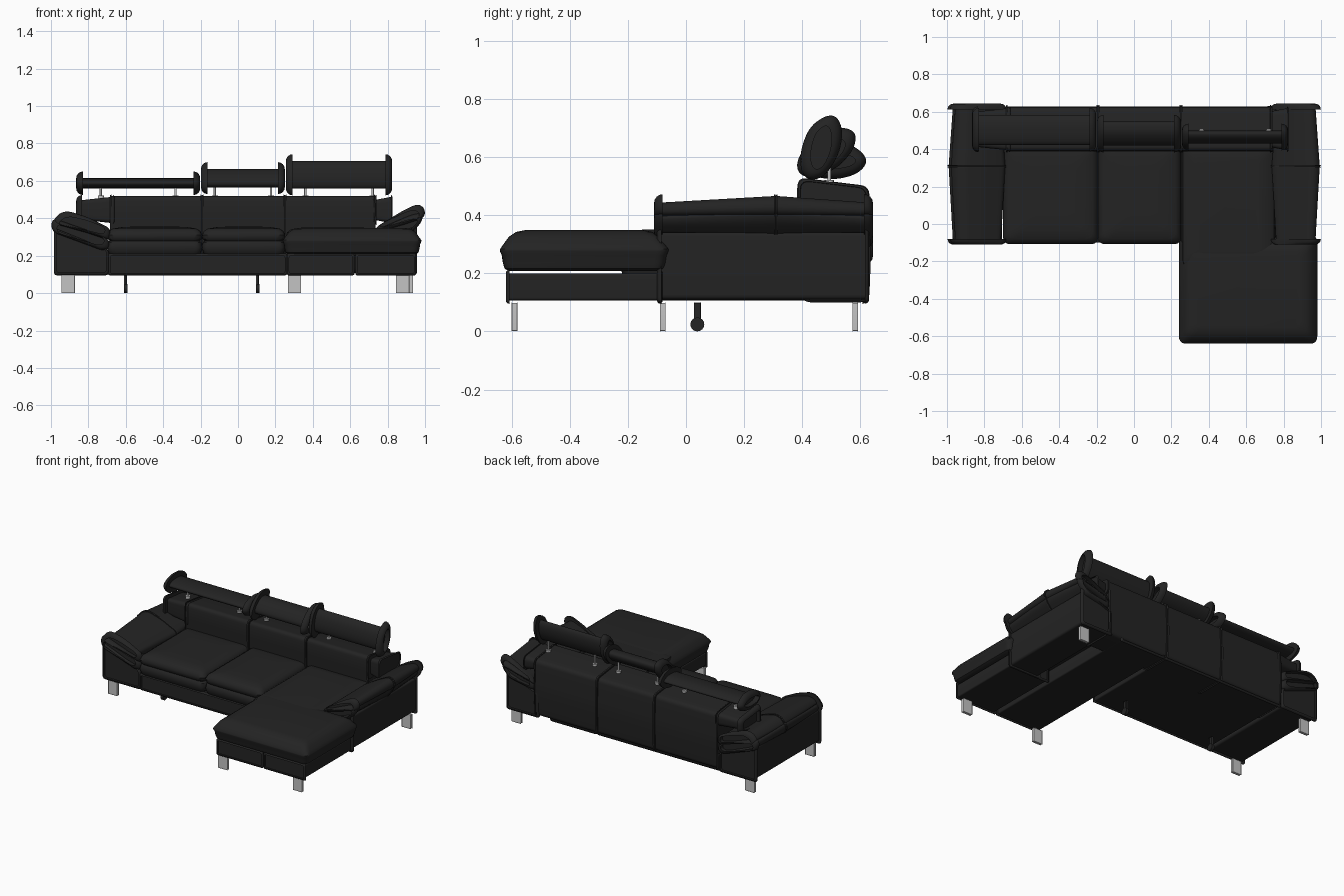
import bpy, bmesh, math
from mathutils import Vector, Matrix

old = bpy.data.objects.get("Cube")
if old:
    bpy.data.objects.remove(old, do_unlink=True)


def material(name, rgb):
    m = bpy.data.materials.new(name)
    m.use_nodes = True
    m.diffuse_color = (*rgb, 1)
    m.node_tree.nodes["Principled BSDF"].inputs["Base Color"].default_value = (*rgb, 1)
    return m


LEATHER = material("black leather", (0.017, 0.017, 0.017))
STEEL = material("brushed steel", (0.55, 0.55, 0.55))


def loft(name, rings, mat=LEATHER):
    """Skin a stack of equal-length rings and close both ends."""
    bm = bmesh.new()
    loops = [[bm.verts.new(p) for p in ring] for ring in rings]
    n = len(loops[0])
    for a, b in zip(loops, loops[1:]):
        for i in range(n):
            j = (i + 1) % n
            bm.faces.new((a[i], a[j], b[j], b[i]))
    bm.faces.new(loops[0])
    bm.faces.new(loops[-1])
    bmesh.ops.recalc_face_normals(bm, faces=bm.faces)
    me = bpy.data.meshes.new(name)
    bm.to_mesh(me)
    bm.free()
    me.materials.append(mat)
    me.shade_smooth()
    me.set_sharp_from_angle(angle=math.radians(38))
    ob = bpy.data.objects.new(name, me)
    bpy.context.collection.objects.link(ob)
    return ob


def fillet(points, r, seg=5):
    """Round every corner of a closed 2D outline."""
    pts = [Vector(p) for p in points]
    out = []
    for i, p in enumerate(pts):
        a, b = pts[i - 1] - p, pts[(i + 1) % len(pts)] - p
        s = p + a.normalized() * min(r, a.length * 0.48)
        e = p + b.normalized() * min(r, b.length * 0.48)
        for k in range(seg + 1):
            t = k / seg
            out.append(s * (1 - t) ** 2 + p * 2 * t * (1 - t) + e * t * t)
    return out


def bounds(pts):
    lo = Vector((min(p.x for p in pts), min(p.y for p in pts)))
    hi = Vector((max(p.x for p in pts), max(p.y for p in pts)))
    return lo, hi


def prism(name, outline, axis, start, end, r=0.02, ends=(0.015, 0.015), mat=LEATHER):
    """Extrude a rounded outline along x or y with softly rounded end caps."""
    pts = fillet(outline, r)
    lo, hi = bounds(pts)
    mid, size = (lo + hi) / 2, hi - lo
    steps = [k / 4 * math.pi / 2 for k in range(5)]
    stations = [(start + ends[0] * (1 - math.sin(t)), ends[0] * (1 - math.cos(t))) for t in steps]
    stations += [(end - ends[1] * (1 - math.sin(t)), ends[1] * (1 - math.cos(t))) for t in reversed(steps)]
    rings = []
    for pos, d in stations:
        sx, sz = 1 - 2 * d / size.x, 1 - 2 * d / size.y
        flat = [(mid.x + (p.x - mid.x) * sx, mid.y + (p.y - mid.y) * sz) for p in pts]
        rings.append([(pos, u, v) if axis == "x" else (u, pos, v) for u, v in flat])
    return loft(name, rings, mat)


def rect(x0, x1, y0, y1):
    return [(x0, y0), (x1, y0), (x1, y1), (x0, y1)]


def cushion(name, x0, x1, y0, y1, levels, r=0.04):
    """Stack rounded rectangles; each level is (height, inset)."""
    rings = []
    for z, d in levels:
        ring = fillet(rect(x0 + d, x1 - d, y0 + d, y1 - d), r)
        rings.append([(p.x, p.y, z) for p in ring])
    return loft(name, rings)


def block(name, x0, x1, y0, y1, z0, z1, r=0.012, mat=LEATHER):
    return prism(name, rect(x0, x1, z0, z1), "y", y0, y1, r, (r, r), mat)


def cylinder(name, p, q, radius, mat):
    p, q = Vector(p), Vector(q)
    rot = (q - p).to_track_quat("Z", "Y")
    circle = [Vector((math.cos(k * math.pi / 8), math.sin(k * math.pi / 8), 0)) * radius for k in range(16)]
    return loft(name, [[c + rot @ v for v in circle] for c in (p, q)], mat)


# Upholstered plinth
block("main_base", -0.695, 0.262, -0.1, 0.62, 0.095, 0.212)
block("chaise_base_right", 0.262, 0.623, -0.62, 0.62, 0.095, 0.212)
block("chaise_base_left", 0.627, 0.953, -0.62, -0.08, 0.095, 0.212)

# Seat cushions with a seam groove around the middle
seat_levels = [(0.2, 0.02), (0.215, 0.006), (0.245, 0), (0.27, 0.004), (0.279, 0.013), (0.288, 0.004),
               (0.31, 0), (0.332, 0.01), (0.345, 0.03), (0.353, 0.08), (0.356, 0.15)]
cushion("right_seat", -0.70, -0.192, -0.108, 0.44, seat_levels)
cushion("middle_seat", -0.192, 0.252, -0.108, 0.44, seat_levels)

# Chaise cushion with a pointed outer seam
chaise_levels = [(0.208, 0.03), (0.216, 0.016), (0.235, 0.01), (0.262, 0.006), (0.276, 0),
                 (0.283, 0), (0.3, 0.012), (0.325, 0.03), (0.342, 0.055), (0.349, 0.09)]
cushion("chaise_cushion", 0.24, 0.98, -0.64, -0.06, chaise_levels)
cushion("chaise_seat", 0.25, 0.76, -0.24, 0.44, [(0.2, 0.02), (0.28, 0), (0.325, 0.012), (0.342, 0.035), (0.35, 0.09)])

# Backrest: lower shell panels, with upper end pieces reaching over the arms
back_profile = [(0.40, 0.1), (0.63, 0.1), (0.638, 0.3), (0.63, 0.5), (0.385, 0.53), (0.38, 0.45)]
for name, a, b in (("right", -0.685, -0.193), ("middle", -0.193, 0.252), ("left", 0.252, 0.735)):
    prism(name + "_backrest", back_profile, "x", a, b, 0.03, (0.008, 0.008))
wing_profile = [(0.385, 0.36), (0.625, 0.4), (0.63, 0.498), (0.385, 0.528)]
prism("right_back_wing", wing_profile, "x", -0.865, -0.66, 0.035, (0.03, 0.008))
prism("left_back_wing", wing_profile, "x", 0.71, 0.825, 0.035, (0.03, 0.008))

# Arm bodies
prism("right_arm_body", [(-0.985, 0.095), (-0.69, 0.095), (-0.69, 0.23), (-0.985, 0.35)], "y", -0.1, 0.63)
prism("left_arm_body", [(0.70, 0.095), (0.957, 0.095), (0.957, 0.36), (0.70, 0.27)], "y", -0.1, 0.63)

# Arm pads: a thin under layer and a plump top layer, each split near the rear
pads = {
    "right_arm_underpad": [(-0.99, 0.325), (-0.72, 0.225), (-0.685, 0.24), (-0.69, 0.29), (-0.80, 0.335), (-0.985, 0.40), (-1.0, 0.37)],
    "right_arm_pad": [(-0.995, 0.375), (-0.80, 0.32), (-0.685, 0.28), (-0.68, 0.345), (-0.80, 0.405), (-0.91, 0.44), (-0.96, 0.425)],
    "left_arm_underpad": [(0.73, 0.28), (0.93, 0.318), (0.985, 0.385), (0.99, 0.43), (0.93, 0.42), (0.73, 0.335)],
    "left_arm_pad": [(0.725, 0.32), (0.90, 0.37), (1.0, 0.405), (0.998, 0.455), (0.96, 0.478), (0.88, 0.44), (0.74, 0.355)],
}
for name, outline in pads.items():
    prism(name + "_front", outline, "y", -0.11, 0.309, 0.03, (0.03, 0.006))
    prism(name + "_rear", outline, "y", 0.309, 0.643, 0.03, (0.006, 0.03))

# Headrests: one section tilted back by differing amounts, on steel posts
head = [(0.425, 0.515), (0.395, 0.55), (0.395, 0.62), (0.425, 0.70), (0.48, 0.74), (0.52, 0.74),
        (0.542, 0.69), (0.53, 0.61), (0.48, 0.53)]
for name, a, b, tilt, centre, spread in (
        ("right", -0.865, -0.202, 68, (0.503, 0.586), 0.2),
        ("middle", -0.198, 0.25, 32, (0.483, 0.613), 0.15),
        ("left", 0.256, 0.824, 0, (0.467, 0.63), 0.18)):
    turned = [Matrix.Rotation(math.radians(-tilt), 2) @ Vector(p) for p in head]
    lo, hi = bounds(turned)
    shift = Vector(centre) - (lo + hi) / 2
    prism(name + "_headrest", [p + shift for p in turned], "x", a, b, 0.04, (0.036, 0.036))
    for side in (-1, 1):
        x = (a + b) / 2 + side * spread
        cylinder(name + "_headrest_post", (x, 0.493, 0.5), (x, 0.493, 0.58), 0.006, STEEL)
        cylinder(name + "_post_collar", (x, 0.493, 0.5), (x, 0.493, 0.521), 0.016, STEEL)

# Flat steel legs
for name, x, y in (("chaise_front_right_leg", 0.302, -0.59), ("chaise_front_left_leg", 0.88, -0.59),
                   ("front_right_leg", -0.908, -0.08), ("back_right_leg", -0.908, 0.582),
                   ("back_left_leg", 0.9, 0.582)):
    block(name, x - 0.036, x + 0.036, y - 0.01, y + 0.01, 0, 0.1, 0.002, STEEL)

# Slim support feet with wheels under the seats
for x in (-0.6, 0.105):
    block("support_foot_post", x - 0.006, x + 0.006, 0.027, 0.051, 0.03, 0.1, 0.002)
    block("support_foot_bracket", x - 0.009, x - 0.006, 0.029, 0.049, 0.045, 0.1, 0.001, STEEL)
    cylinder("support_foot_wheel", (x - 0.01, 0.039, 0.024), (x + 0.01, 0.039, 0.024), 0.024, LEATHER)
